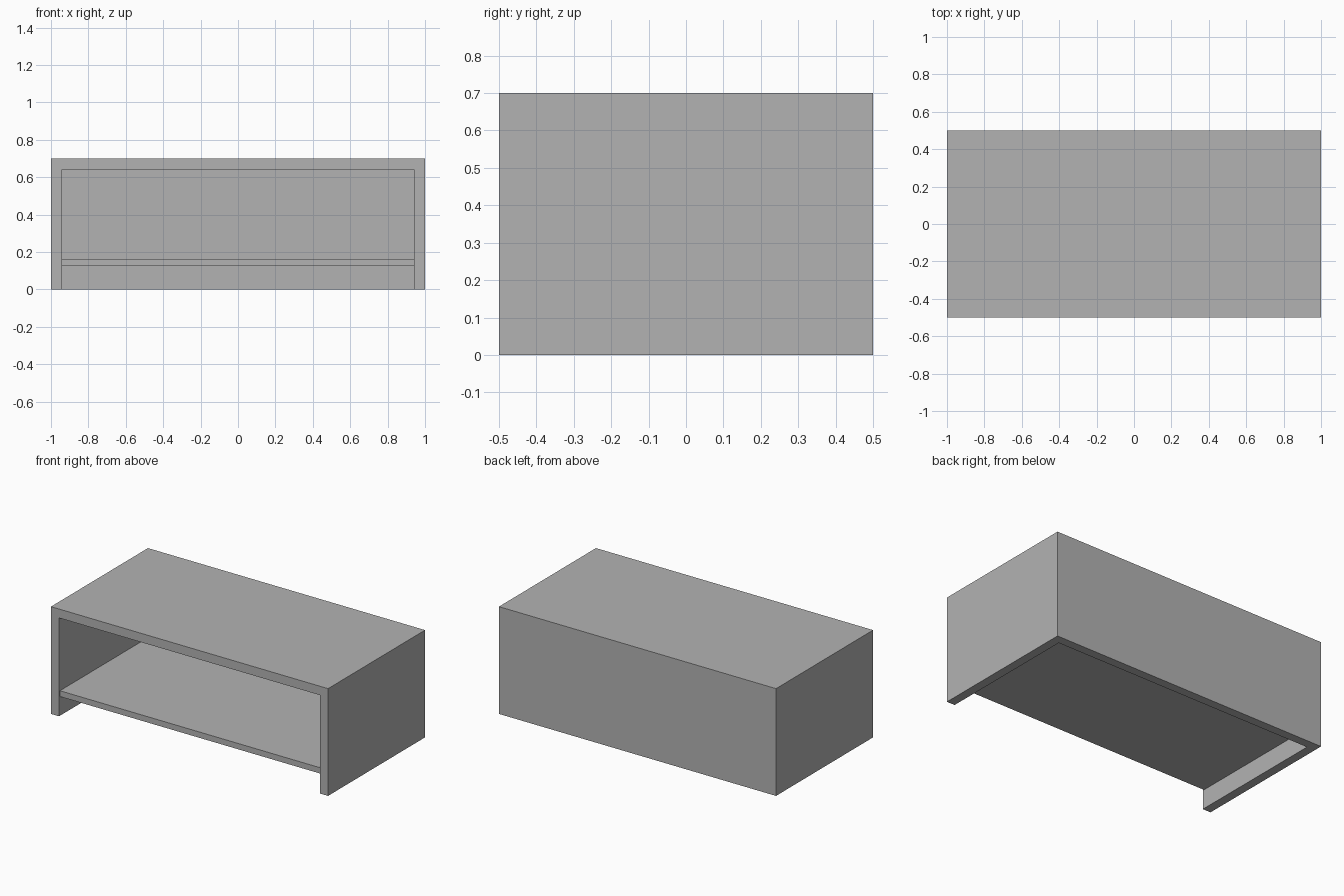
import bpy
import bmesh
from mathutils import Vector

cube = bpy.data.objects.get("Cube")
if cube:
    bpy.data.objects.remove(cube, do_unlink=True)

grey = bpy.data.materials.new("plain_grey")
grey.use_nodes = True
colour = (0.45, 0.45, 0.45, 1)
grey.diffuse_color = colour
grey.node_tree.nodes["Principled BSDF"].inputs["Base Color"].default_value = colour

WIDTH, DEPTH, HEIGHT, BOARD = 2.0, 1.0, 0.7, 0.058
INNER = WIDTH / 2 - BOARD
BACK = DEPTH / 2 - BOARD


def board(name, low, high):
    """Flat board spanning two opposite corners."""
    low, high = Vector(low), Vector(high)
    bm = bmesh.new()
    bmesh.ops.create_cube(bm, size=1)
    bmesh.ops.scale(bm, vec=high - low, verts=bm.verts)
    bmesh.ops.translate(bm, vec=(low + high) / 2, verts=bm.verts)
    mesh = bpy.data.meshes.new(name)
    bm.to_mesh(mesh)
    bm.free()
    mesh.materials.append(grey)
    obj = bpy.data.objects.new(name, mesh)
    bpy.context.collection.objects.link(obj)
    return obj


# Outer case: top, two sides and a back between them
board("top_board", (-WIDTH / 2, -DEPTH / 2, HEIGHT - BOARD), (WIDTH / 2, DEPTH / 2, HEIGHT))
for name, x in (("right_side", -WIDTH / 2), ("left_side", INNER)):
    board(name, (x, -DEPTH / 2, 0), (x + BOARD, DEPTH / 2, HEIGHT - BOARD))
board("back_board", (-INNER, BACK, 0), (INNER, DEPTH / 2, HEIGHT - BOARD))

# Raised shelf, set very slightly back from the front edge
board("shelf", (-INNER, -DEPTH / 2 + 0.01, 0.125), (INNER, BACK, 0.163))
